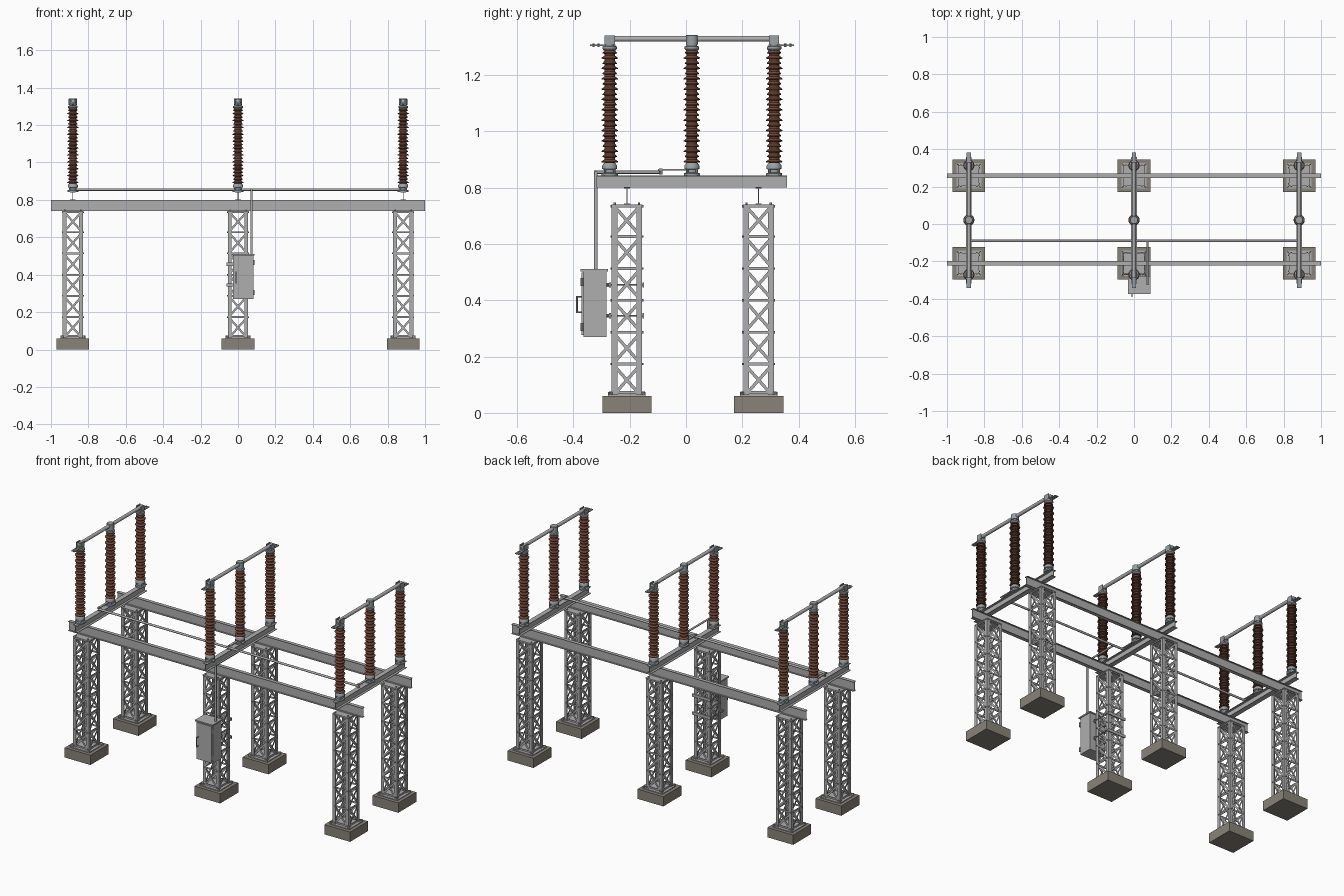
import bpy, bmesh, math
from mathutils import Vector, Matrix

if "Cube" in bpy.data.objects:
    bpy.data.objects.remove(bpy.data.objects["Cube"])


def material(name, rgb):
    m = bpy.data.materials.new(name)
    m.diffuse_color = (*rgb, 1)
    m.use_nodes = True
    m.node_tree.nodes["Principled BSDF"].inputs["Base Color"].default_value = m.diffuse_color
    return m


STEEL = material("galvanised steel", (0.43, 0.43, 0.43))
FITTING = material("cast fitting grey", (0.33, 0.36, 0.38))
CONCRETE = material("concrete", (0.25, 0.23, 0.19))
PORCELAIN = material("brown porcelain", (0.17, 0.065, 0.04))

POLE_X = (-0.883, 0.0, 0.883)
TOWER_Y = (-0.21, 0.258)
STACK_Y = (-0.271, 0.021, 0.313)


def box(bm, x0, x1, y0, y1, z0, z1):
    mat = Matrix.Translation(((x0 + x1) / 2, (y0 + y1) / 2, (z0 + z1) / 2))
    mat = mat @ Matrix.Diagonal((x1 - x0, y1 - y0, z1 - z0, 1))
    bmesh.ops.create_cube(bm, size=1, matrix=mat)


def bar(bm, p, q, width, thick, normal):
    """Flat bar from p to q, thin along normal."""
    p, q, n = Vector(p), Vector(q), Vector(normal)
    d = q - p
    side = n.cross(d.normalized())
    rot = Matrix((d, side * width, n * thick)).transposed().to_4x4()
    bmesh.ops.create_cube(bm, size=1, matrix=Matrix.Translation((p + q) / 2) @ rot)


def rod(bm, p, q, r, n=12):
    p, q = Vector(p), Vector(q)
    rot = (q - p).to_track_quat('Z', 'Y').to_matrix().to_4x4()
    bmesh.ops.create_cone(bm, cap_ends=True, segments=n, radius1=r, radius2=r,
                          depth=(q - p).length,
                          matrix=Matrix.Translation((p + q) / 2) @ rot)


def lathe(bm, profile, n=18):
    rings = [[bm.verts.new((r * math.cos(2 * math.pi * i / n),
                            r * math.sin(2 * math.pi * i / n), z)) for i in range(n)]
             for r, z in profile]
    for a, b in zip(rings, rings[1:]):
        for i in range(n):
            j = (i + 1) % n
            bm.faces.new((a[i], a[j], b[j], b[i]))
    bm.faces.new(rings[0][::-1])
    bm.faces.new(rings[-1])


def i_beam(bm, length, z0, z1, flange, t=0.003):
    """I section lying along x."""
    h = length / 2
    box(bm, -h, h, -t / 2, t / 2, z0 + t, z1 - t)
    for z in (z0, z1 - t):
        box(bm, -h, h, -flange / 2, flange / 2, z, z + t)


def place(name, bm, mat, spots=((0, 0),), turn=0, smooth=False):
    """Make one mesh and put a linked copy at every (x, y) spot."""
    bmesh.ops.recalc_face_normals(bm, faces=bm.faces)
    me = bpy.data.meshes.new(name)
    bm.to_mesh(me)
    bm.free()
    me.materials.append(mat)
    for k, (x, y) in enumerate(spots):
        ob = bpy.data.objects.new(name, me)
        ob.location = (x, y, 0)
        ob.rotation_euler.z = turn
        bpy.context.collection.objects.link(ob)
        if smooth and k == 0:
            bpy.ops.object.select_all(action='DESELECT')
            ob.select_set(True)
            bpy.context.view_layer.objects.active = ob
            bpy.ops.object.shade_smooth_by_angle(angle=math.radians(35))


towers = [(x, y) for x in POLE_X for y in TOWER_Y]
stacks = [(x, y) for x in POLE_X for y in STACK_Y]

# Concrete footings
bm = bmesh.new()
box(bm, -0.0875, 0.0875, -0.0875, 0.0875, 0, 0.06)
place("footing", bm, CONCRETE, towers)

# Lattice towers: angle legs, cross braces, bolts, gussets
bm = bmesh.new()
H, BOT, TOP, PANELS = 0.054, 0.06, 0.74, 6
step = (TOP - BOT) / PANELS
for k in range(4):
    R = Matrix.Rotation(k * math.pi / 2, 3, 'Z')
    n = R @ Vector((0, -1, 0))

    def P(x, z, d=0.0):
        return R @ Vector((x, -H + d, z))

    for s in (-1, 1):
        bar(bm, P(s * (H - 0.01), BOT, 0.0015), P(s * (H - 0.01), TOP, 0.0015), 0.02, 0.003, n)
    for i in range(PANELS + 1):
        z = min(max(BOT + i * step, BOT + 0.012), TOP - 0.006)
        bar(bm, P(-H + 0.004, z, 0.004), P(H - 0.004, z, 0.004), 0.01, 0.003, n)
        for s in (-1, 1):
            rod(bm, P(s * 0.043, z, 0.001), P(s * 0.043, z, -0.005), 0.004, 6)
    for i in range(PANELS):
        z0, z1 = BOT + i * step + 0.008, BOT + (i + 1) * step - 0.008
        for s in (-1, 1):
            bar(bm, P(-s * 0.043, z0, 0.005 + s * 0.001), P(s * 0.043, z1, 0.005 + s * 0.001),
                0.011, 0.002, n)
    # corner gusset and anchor bolt
    c = R @ Vector((1, 1, 0))
    bar(bm, c * 0.05 + Vector((0, 0, 0.069)), c * 0.065 + Vector((0, 0, 0.069)), 0.012, 0.004,
        R @ Vector((1, -1, 0)).normalized())
    rod(bm, c * 0.06 + Vector((0, 0, 0.06)), c * 0.06 + Vector((0, 0, 0.076)), 0.004, 6)
    rod(bm, c * 0.043 + Vector((0, 0, 0.735)), c * 0.043 + Vector((0, 0, 0.748)), 0.004, 6)
box(bm, -0.067, 0.067, -0.067, 0.067, 0.06, 0.065)
box(bm, -0.055, 0.055, -0.055, 0.055, 0.736, 0.741)
place("lattice_tower", bm, STEEL, towers)

# Long beams over the towers and cross beams under the insulators
bm = bmesh.new()
i_beam(bm, 2.0, 0.741, 0.80, 0.022)
place("long_beam", bm, STEEL, [(0, y) for y in TOWER_Y])
bm = bmesh.new()
i_beam(bm, 0.676, 0.80, 0.843, 0.03)
place("cross_beam", bm, STEEL, [(x, 0.02) for x in POLE_X], turn=math.pi / 2)

# Ribbed insulators with alternating wide and narrow sheds
bm = bmesh.new()
Z0, Z1, SHEDS = 0.885, 1.29, 22
p = (Z1 - Z0) / SHEDS
profile = [(0.019, Z0)]
for i in range(SHEDS):
    r, z = (0.030, 0.0255)[i % 2], Z0 + i * p
    profile += [(0.019, z + 0.2 * p), (r, z + 0.3 * p), (r, z + 0.45 * p), (0.019, z + 0.85 * p)]
profile.append((0.019, Z1))
lathe(bm, profile)
place("insulator", bm, PORCELAIN, stacks, smooth=True)

# Metal foot and head of each insulator
bm = bmesh.new()
lathe(bm, [(0.029, 0.843), (0.029, 0.851), (0.02, 0.854), (0.02, 0.864), (0.027, 0.867),
           (0.027, 0.878), (0.021, 0.887)])
lathe(bm, [(0.021, 1.287), (0.026, 1.293), (0.026, 1.301), (0.019, 1.304), (0.019, 1.313)])
for k in range(4):
    a = math.pi / 4 + k * math.pi / 2
    x, y = 0.024 * math.cos(a), 0.024 * math.sin(a)
    rod(bm, (x, y, 0.85), (x, y, 0.868), 0.004, 6)
place("insulator_fitting", bm, FITTING, stacks, smooth=True)

# Pivot caps on the middle insulators
bm = bmesh.new()
lathe(bm, [(0.022, 1.308), (0.022, 1.340), (0.019, 1.343)])
place("pivot_cap", bm, FITTING, [(x, STACK_Y[1]) for x in POLE_X], smooth=True)

# Conducting arms
bm = bmesh.new()
rod(bm, (0, -0.288, 1.329), (0, 0.330, 1.329), 0.0105, 14)
place("contact_arm", bm, STEEL, [(x, 0) for x in POLE_X], smooth=True)

# End clamps and terminal blades
bm = bmesh.new()
for s in (-1, 1):
    y = STACK_Y[1] + s * 0.292
    for x in (-0.017, 0.012):
        box(bm, x, x + 0.005, y - 0.018, y + 0.018, 1.312, 1.340)
    box(bm, -0.017, 0.017, y - 0.018, y + 0.018, 1.308, 1.316)
    ends = sorted((y - s * 0.02, y + s * 0.07))
    box(bm, -0.012, 0.012, *ends, 1.304, 1.309)
    for d in (0.04, 0.058):
        rod(bm, (0, y + s * d, 1.300), (0, y + s * d, 1.313), 0.004, 6)
place("terminal_clamp", bm, FITTING, [(x, 0) for x in POLE_X])

# Linkage rod joining the poles, with a crank at each one
bm = bmesh.new()
rod(bm, (-0.883, -0.09, 0.855), (0.883, -0.09, 0.855), 0.0065)
for x in POLE_X:
    bar(bm, (x, -0.10, 0.864), (x, 0.021, 0.864), 0.014, 0.005, (0, 0, 1))
    rod(bm, (x, -0.09, 0.846), (x, -0.09, 0.869), 0.006, 8)
place("linkage_rod", bm, STEEL, smooth=True)

# Drive pipe from the cabinet up to the linkage
bm = bmesh.new()
rod(bm, (0.072, -0.32, 0.50), (0.072, -0.32, 0.857), 0.0065)
rod(bm, (0.072, -0.3265, 0.855), (0.072, -0.09, 0.855), 0.0055)
place("drive_pipe", bm, STEEL, smooth=True)

# Control cabinet with roof, door and hinges
bm = bmesh.new()
box(bm, -0.026, 0.084, -0.365, -0.282, 0.27, 0.505)
box(bm, -0.031, 0.089, -0.374, -0.277, 0.503, 0.511)
box(bm, -0.020, 0.078, -0.371, -0.365, 0.277, 0.498)
for z in (0.305, 0.465):
    rod(bm, (0.082, -0.369, z - 0.014), (0.082, -0.369, z + 0.014), 0.005, 8)
place("cabinet", bm, STEEL)

# Door handle
bm = bmesh.new()
for z in (0.357, 0.413):
    rod(bm, (-0.010, -0.370, z), (-0.010, -0.388, z), 0.003, 8)
rod(bm, (-0.010, -0.387, 0.354), (-0.010, -0.387, 0.416), 0.003, 8)
place("door_handle", bm, FITTING)

# Brackets clamping the cabinet to the tower
bm = bmesh.new()
for z in (0.345, 0.455):
    box(bm, -0.062, 0.062, -0.274, -0.266, z - 0.009, z + 0.009)
    for x in (-0.015, 0.040):
        box(bm, x - 0.006, x + 0.006, -0.284, -0.270, z - 0.007, z + 0.007)
    for x in (-0.058, 0.058):
        rod(bm, (x, -0.28, z), (x, -0.15, z), 0.003, 6)
    box(bm, -0.062, 0.062, -0.155, -0.149, z - 0.009, z + 0.009)
place("cabinet_bracket", bm, STEEL)
